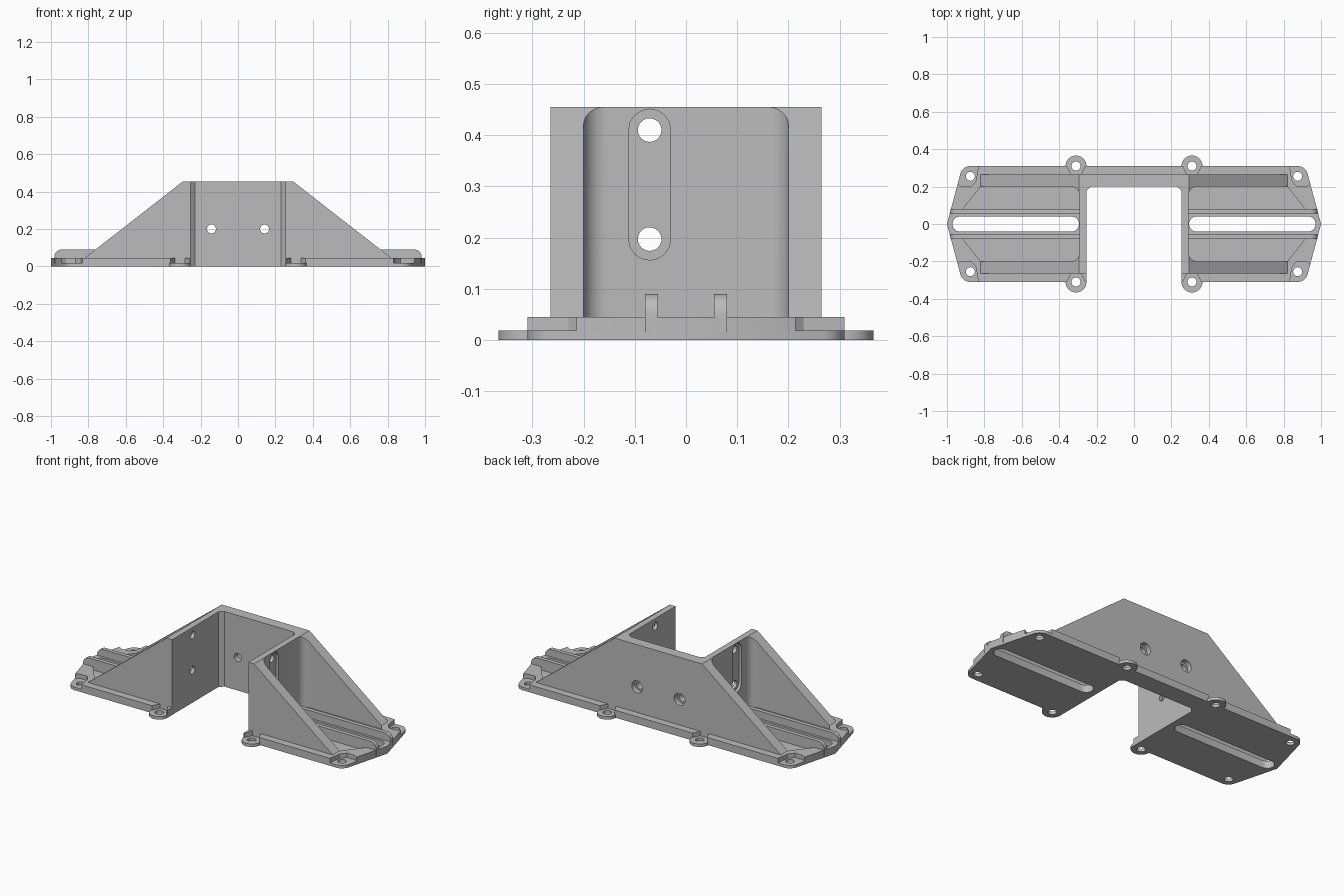
import bpy, bmesh
from math import cos, sin, radians

if "Cube" in bpy.data.objects:
    bpy.data.objects.remove(bpy.data.objects["Cube"])

grey = bpy.data.materials.new("plain_grey")
grey.use_nodes = True
grey.diffuse_color = (0.5, 0.5, 0.5, 1)
grey.node_tree.nodes["Principled BSDF"].inputs["Base Color"].default_value = (0.5, 0.5, 0.5, 1)

BASE, TAB, FLOOR, TOP = 0.045, 0.018, 0.025, 0.455
SIDES = (1, -1)


def arc(cx, cy, r, start, end, n=8):
    angles = [radians(start + (end - start) * i / n) for i in range(n + 1)]
    return [(cx + r * cos(a), cy + r * sin(a)) for a in angles]


def circle(cx, cy, r):
    return arc(cx, cy, r, 0, 360, 32)[:-1]


def mirrored(half):
    return half + [(-x, y) for x, y in reversed(half)]


def flip(points, sx, sy=1):
    return [(x * sx, y * sy) for x, y in points]


def prism(name, points, lo, hi, axis="z"):
    """Extrude a closed outline along one axis."""
    place = {"z": lambda a, b, h: (a, b, h),
             "y": lambda a, b, h: (a, h, b),
             "x": lambda a, b, h: (h, a, b)}[axis]
    bm = bmesh.new()
    rings = [[bm.verts.new(place(a, b, h)) for a, b in points] for h in (lo, hi)]
    for ring in rings:
        bm.faces.new(ring)
    for i in range(len(points)):
        j = (i + 1) % len(points)
        bm.faces.new((rings[0][i], rings[0][j], rings[1][j], rings[1][i]))
    bmesh.ops.recalc_face_normals(bm, faces=bm.faces)
    mesh = bpy.data.meshes.new(name)
    bm.to_mesh(mesh)
    bm.free()
    mesh.materials.append(grey)
    obj = bpy.data.objects.new(name, mesh)
    bpy.context.collection.objects.link(obj)
    return obj


def carve(obj, cutter, operation="DIFFERENCE"):
    """Apply a boolean and drop the cutter."""
    mod = obj.modifiers.new("carve", "BOOLEAN")
    mod.operation, mod.solver, mod.object = operation, "EXACT", cutter
    bpy.context.view_layer.objects.active = obj
    bpy.ops.object.modifier_apply(modifier=mod.name)
    bpy.data.objects.remove(cutter)


parts = []

# Base plate: U outline with tapered, rounded ends
outline = (arc(0.875, 0.255, 0.055, 90, 15) + [(1, 0)] + arc(0.875, -0.255, 0.055, -15, -90)
           + [(0.255, -0.31), (0.255, 0.178), (0.23, 0.2)])
base = prism("base_plate", mirrored(outline), 0, BASE)
parts.append(base)

slot = arc(0.93, 0, 0.041, -90, 90) + arc(0.335, 0, 0.041, 90, 270)
pocket = [(0.28, 0.07), (0.923, 0.07), (0.82, 0.2), (0.28, 0.2)]
corner_notch = [(0.825, 0.35), (0.845, 0.23), (0.87, 0.2), (0.92, 0.2), (1.0, 0.25), (1.0, 0.35)]
tab_notch = [(0.25, 0.33), (0.285, 0.262), (0.335, 0.262), (0.37, 0.33)]
for sx in SIDES:
    carve(base, prism("cutter", flip(slot, sx), -0.1, 0.2))
    for sy in SIDES:
        for shape, depth in ((pocket, FLOOR), (corner_notch, TAB), (tab_notch, TAB)):
            carve(base, prism("cutter", flip(shape, sx, sy), depth, 0.2))
        for hx, hy in ((0.875, 0.255), (0.31, 0.31)):
            carve(base, prism("cutter", flip(circle(hx, hy, 0.024), sx, sy), -0.1, 0.2))

# Upright bracket: back wall, side walls and gussets share one plan outline
R = 0.045
plan = ([(0.82, 0.265), (0.82, 0.2)] + arc(0.292 + R, 0.2 - R, R, 90, 180)
        + arc(0.292 + R, R - 0.2, R, 180, 270)
        + [(0.82, -0.2), (0.82, -0.265), (0.255, -0.265), (0.255, 0.178), (0.23, 0.2)])
bracket = prism("upright_bracket", mirrored(plan), 0.01, TOP)
parts.append(bracket)
slope = mirrored([(0.292, TOP + 0.001), (0.82, BASE), (0.82, 0.0)])
carve(bracket, prism("cutter", slope, -0.5, 0.5, "y"), "INTERSECT")

# Screw holes: recessed pair in each side wall, counterbored pair in the back wall
LOW, HIGH, HY = 0.197, 0.41, -0.071
recess = arc(HY, HIGH, 0.041, 0, 180) + arc(HY, LOW, 0.041, 180, 360)
for sx in SIDES:
    carve(bracket, prism("cutter", recess, sx * 0.275, sx * 0.34, "x"))
    for z in (LOW, HIGH):
        carve(bracket, prism("cutter", circle(HY, z, 0.023), sx * 0.2, sx * 0.34, "x"))
    carve(bracket, prism("cutter", circle(sx * 0.142, 0.2, 0.024), 0.1, 0.4, "y"))
    carve(bracket, prism("cutter", circle(sx * 0.142, 0.2, 0.036), 0.235, 0.4, "y"))

# Guide ribs beside the slots, and round mounting tabs
rib = [(0.28, 0.015), (0.982, 0.015)] + arc(0.942, 0.05, 0.04, 0, 90) + [(0.28, 0.09)]
for sx, x_name in ((1, "left"), (-1, "right")):
    for sy, y_name in ((-1, "front"), (1, "back")):
        parts.append(prism(f"{x_name}_{y_name}_rib", flip(rib, sx), sy * 0.055, sy * 0.08, "y"))
        tab = prism(f"{x_name}_{y_name}_tab", circle(sx * 0.31, sy * 0.31, 0.056), 0, TAB)
        carve(tab, prism("cutter", circle(sx * 0.31, sy * 0.31, 0.024), -0.1, 0.2))
        parts.append(tab)

# Smooth the round walls, keep the edges crisp
bpy.ops.object.select_all(action="DESELECT")
for obj in parts:
    obj.select_set(True)
bpy.context.view_layer.objects.active = base
bpy.ops.object.shade_smooth_by_angle(angle=radians(30))
